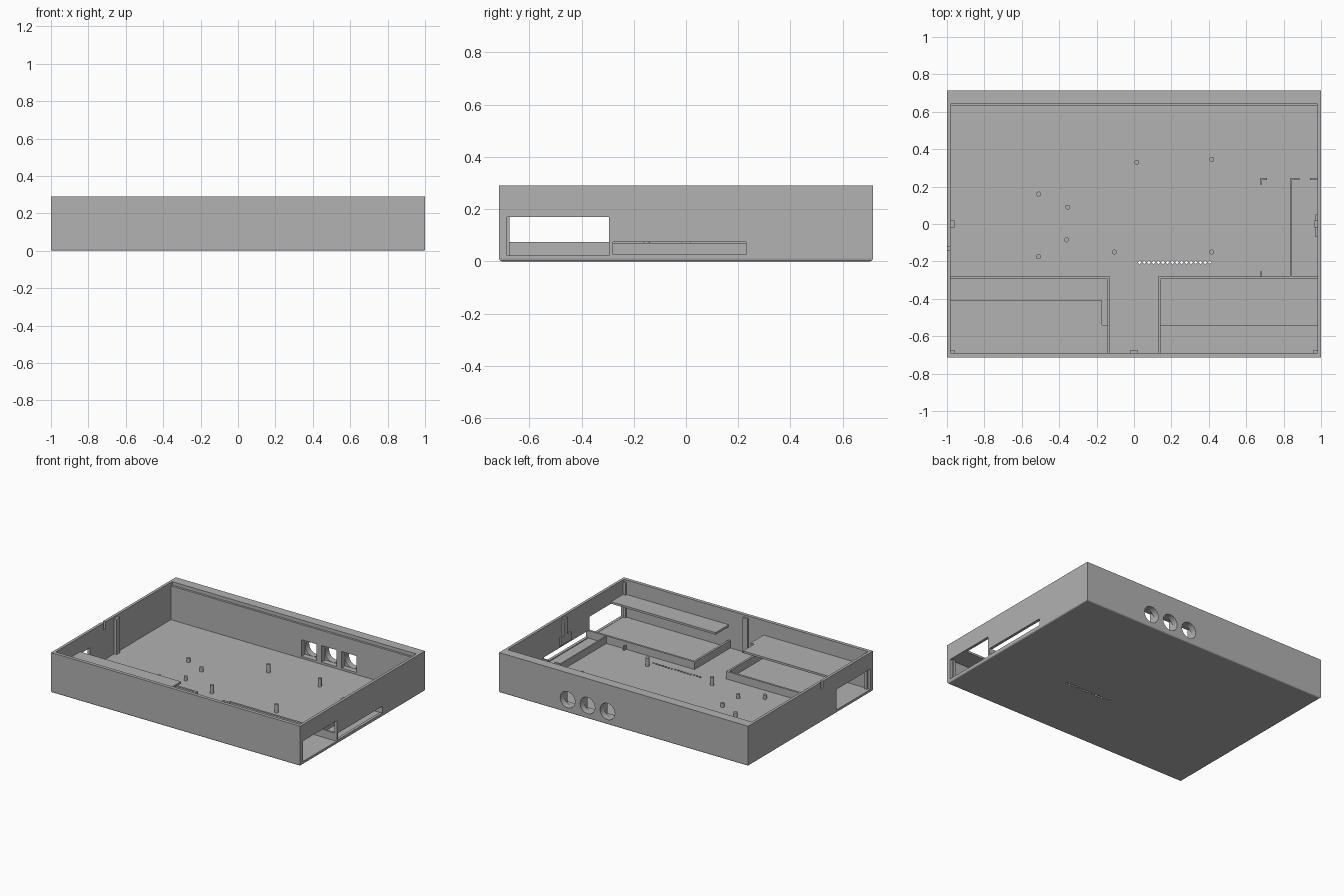
import bpy, bmesh
from mathutils import Matrix, Vector

if "Cube" in bpy.data.objects:
    bpy.data.objects.remove(bpy.data.objects["Cube"])

grey = bpy.data.materials.new("plain_grey")
grey.use_nodes = True
colour = (0.445, 0.445, 0.445, 1)
grey.diffuse_color = colour
grey.node_tree.nodes["Principled BSDF"].inputs["Base Color"].default_value = colour


def add_box(bm, x0, x1, y0, y1, z0, z1):
    size = Matrix.Diagonal((x1 - x0, y1 - y0, z1 - z0, 1))
    middle = Matrix.Translation(((x0 + x1) / 2, (y0 + y1) / 2, (z0 + z1) / 2))
    bmesh.ops.create_cube(bm, size=1, matrix=middle @ size)


def add_cylinder(bm, centre, radius, length, axis="Z", sides=24):
    turn = Vector((0, 0, 1)).rotation_difference(
        Vector((0, 1, 0)) if axis == "Y" else Vector((0, 0, 1))).to_matrix().to_4x4()
    bmesh.ops.create_cone(bm, cap_ends=True, segments=sides, radius1=radius,
                          radius2=radius, depth=length,
                          matrix=Matrix.Translation(centre) @ turn)


def make_object(name, bm):
    mesh = bpy.data.meshes.new(name)
    bm.to_mesh(mesh)
    bm.free()
    mesh.materials.append(grey)
    obj = bpy.data.objects.new(name, mesh)
    bpy.context.collection.objects.link(obj)
    return obj


def boxes(name, *parts):
    bm = bmesh.new()
    for part in parts:
        add_box(bm, *part)
    return make_object(name, bm)


FLOOR, TOP, TRAY, SHELF = 0.02, 0.29, 0.075, 0.17
INX, FRONT, BACK = 0.98, -0.69, 0.63

# Outer case with softened bottom edges
bm = bmesh.new()
add_box(bm, -1, 1, -0.715, 0.715, 0, TOP)
low = [e for e in bm.edges if all(v.co.z < 0.01 for v in e.verts)]
bmesh.ops.bevel(bm, geom=low, offset=0.01, segments=3, profile=0.5, affect="EDGES")
case = make_object("case", bm)

# Cavity and the stepped rim on the back wall
cutters = [
    boxes("cavity_cutter", (-INX, INX, FRONT, BACK, FLOOR, 0.4)),
    boxes("rim_cutter", (-INX + 0.001, INX - 0.001, 0.5, 0.645, 0.265, 0.41)),
]

# Side openings, drive slot, small notch and square port recesses
port_x = (0.13, 0.29, 0.45)
PORT_Z = 0.095
openings = [(s - 0.1, s + 0.1, -0.685, -0.295, 0.022, SHELF) for s in (-1, 1)]
openings.append((0.95, 1.1, -0.28, 0.23, 0.026, TRAY))
openings.append((-1.1, -0.95, -0.14, -0.12, 0.24, 0.4))
openings += [(x - 0.06, x + 0.06, 0.6, 0.67, PORT_Z - 0.06, PORT_Z + 0.06) for x in port_x]
cutters.append(boxes("opening_cutter", *openings))

# Round ports through the back and a row of floor vents
bm = bmesh.new()
for x in port_x:
    add_cylinder(bm, (x, 0.72, PORT_Z), 0.059, 0.14, "Y", 32)
for i in range(16):
    add_cylinder(bm, (0.03 + i * 0.025, -0.205, 0.01), 0.01, 0.06, sides=4)
cutters.append(make_object("round_cutter", bm))

for cutter in cutters:
    cutter.hide_render = True
    cut = case.modifiers.new(cutter.name, "BOOLEAN")
    cut.operation = "DIFFERENCE"
    cut.solver = "EXACT"
    cut.object = cutter
bpy.context.view_layer.update()
graph = bpy.context.evaluated_depsgraph_get()
finished = bpy.data.meshes.new_from_object(case.evaluated_get(graph))
case.modifiers.clear()
case.data = finished
for cutter in cutters:
    bpy.data.objects.remove(cutter)

# Low tray walls in both front corners
for side, name in ((-1, "right_tray"), (1, "left_tray")):
    inner, outer = sorted((side * 0.127, side * 0.142)), sorted((side * 0.127, side * INX))
    boxes(name, (*outer, -0.295, -0.28, FLOOR, TRAY),
          (*inner, FRONT, -0.295, FLOOR, TRAY))

# Shelves above the trays
boxes("left_shelf", (0.14, INX, FRONT, -0.54, SHELF, SHELF + 0.015))
boxes("right_shelf", (-INX, -0.17, FRONT, -0.41, SHELF, SHELF + 0.015),
      (-0.17, -0.14, FRONT, -0.54, SHELF, SHELF + 0.015))

# Drive bay fence, end stops and corner guides
boxes("bay_fence", (0.835, 0.845, -0.28, 0.245, FLOOR, 0.07),
      (0.845, 0.885, 0.235, 0.245, FLOOR, 0.07),
      (0.94, INX, 0.235, 0.245, FLOOR, 0.07))
boxes("bay_guides", (0.675, 0.685, 0.21, 0.245, FLOOR, 0.05),
      (0.685, 0.71, 0.235, 0.245, FLOOR, 0.05),
      (0.675, 0.685, -0.28, -0.255, FLOOR, 0.05))

# Lid support posts along the walls
boxes("lid_posts", (-INX, -0.96, -0.02, 0.02, FLOOR, 0.275),
      (0.965, INX, -0.02, 0.02, 0.15, 0.275),
      (-0.02, 0.02, FRONT, -0.675, FLOOR, 0.275),
      (-INX, -0.96, FRONT, -0.675, FLOOR, 0.275),
      (0.96, INX, FRONT, -0.675, FLOOR, 0.275))
boxes("wall_bracket", (0.97, INX, -0.07, 0.05, 0.09, 0.15))

# Board standoffs, tall and short
tall = [(0.015, 0.33), (0.415, 0.345), (-0.105, -0.15), (0.415, -0.15)]
short = [(-0.51, 0.16), (-0.355, 0.09), (-0.36, -0.085), (-0.51, -0.175)]
for name, spots, height in (("tall_standoffs", tall, 0.06), ("short_standoffs", short, 0.03)):
    bm = bmesh.new()
    for x, y in spots:
        add_cylinder(bm, (x, y, FLOOR + height / 2), 0.013, height)
    pegs = make_object(name, bm)
    bpy.ops.object.select_all(action="DESELECT")
    pegs.select_set(True)
    bpy.context.view_layer.objects.active = pegs
    bpy.ops.object.shade_smooth_by_angle()
